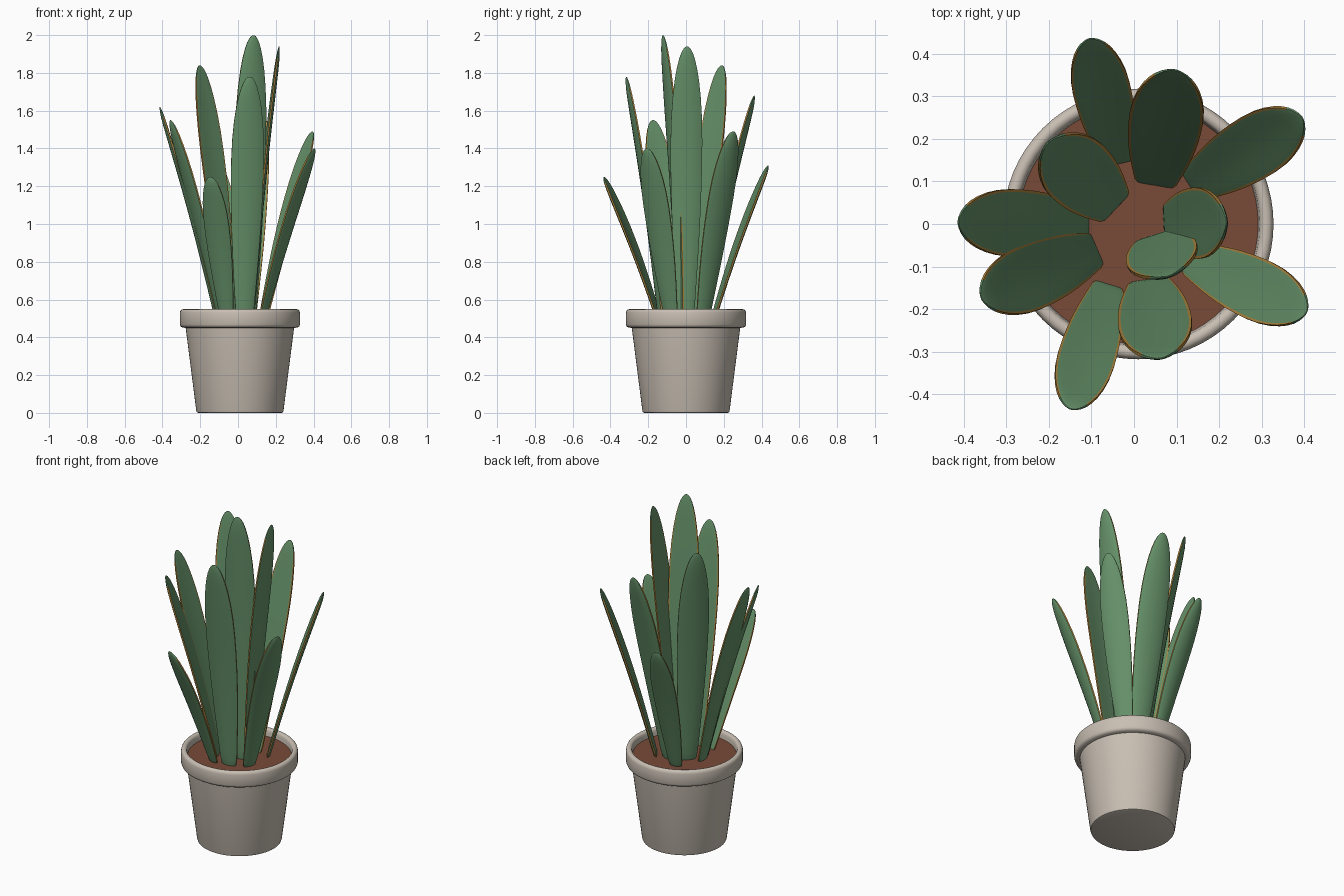
import bpy, bmesh, math
from mathutils import Vector

if "Cube" in bpy.data.objects:
    bpy.data.objects.remove(bpy.data.objects["Cube"])


def material(name, rgb):
    m = bpy.data.materials.new(name)
    m.diffuse_color = (*rgb, 1)
    m.use_nodes = True
    m.node_tree.nodes["Principled BSDF"].inputs["Base Color"].default_value = m.diffuse_color
    return m


CLAY = material("pale clay", (0.58, 0.52, 0.45))
SOIL = material("brown soil", (0.19, 0.07, 0.04))
GREEN = material("leaf green", (0.135, 0.29, 0.145))
GOLD = material("leaf edge gold", (0.46, 0.25, 0.05))

CX = 0.01        # pot axis
SOIL_Z = 0.505


def finish(name, bm, mats, angle=40):
    bmesh.ops.recalc_face_normals(bm, faces=bm.faces)
    me = bpy.data.meshes.new(name)
    bm.to_mesh(me)
    bm.free()
    ob = bpy.data.objects.new(name, me)
    bpy.context.collection.objects.link(ob)
    for m in mats:
        me.materials.append(m)
    bpy.ops.object.select_all(action='DESELECT')
    ob.select_set(True)
    bpy.context.view_layer.objects.active = ob
    bpy.ops.object.shade_smooth_by_angle(angle=math.radians(angle))
    return ob


def lathe(name, profile, mat, n=64):
    """Turn an (r, z) profile about the pot axis; r = 0 closes the end."""
    bm = bmesh.new()
    rings = []
    for r, z in profile:
        if r == 0:
            rings.append([bm.verts.new((CX, 0, z))] * n)
        else:
            rings.append([bm.verts.new((CX + r * math.cos(2 * math.pi * i / n),
                                        r * math.sin(2 * math.pi * i / n), z)) for i in range(n)])
    for a, b in zip(rings, rings[1:]):
        for i in range(n):
            j = (i + 1) % n
            bm.faces.new(list(dict.fromkeys((a[i], a[j], b[j], b[i]))))
    return finish(name, bm, [mat])


# pot with a thick rounded rim
lathe("pot", [(0, 0), (0.22, 0), (0.228, 0.003), (0.231, 0.012), (0.287, 0.45),
              (0.305, 0.452), (0.314, 0.458), (0.318, 0.468), (0.318, 0.53),
              (0.315, 0.541), (0.309, 0.547), (0.30, 0.549), (0.291, 0.546),
              (0.286, 0.538), (0.284, 0.525), (0.278, 0.47), (0, 0.47)], CLAY)

# soil disc
lathe("soil", [(0, SOIL_Z), (0.282, SOIL_Z), (0.28, 0.475), (0, 0.475)], SOIL)

# half cross-section stations across the blade
US = [-1, -0.92, -0.65, -0.33, 0, 0.33, 0.65, 0.92, 1]


def leaf(name, base, tip, half_width):
    """Slim upright blade, narrow at the foot and round at the tip, with gold edges."""
    base, tip = Vector(base), Vector(tip)
    axis = tip - base
    out = Vector((axis.x, axis.y, 0)).normalized()
    side = Vector((-out.y, out.x, 0))
    normal = side.cross(axis.normalized())
    if normal.dot(out) < 0:
        normal = -normal
    ts = [0, 0.012, 0.04] + [0.65 * k / 8 for k in range(1, 9)]
    ts += [0.65 + 0.35 * math.sin(math.radians(a)) for a in (15, 28, 40, 50, 60, 68, 75, 81, 86)]
    bm = bmesh.new()
    rings = []
    for t in ts:
        if t <= 0.65:
            w = half_width * (0.52 + 0.48 * math.sin(math.pi / 2 * t / 0.65))
        else:
            w = half_width * math.sqrt(1 - ((t - 0.65) / 0.35) ** 2)
        w *= {0: 0.7, 0.012: 0.9}.get(t, 1)
        thick = 0.010 * min(1, (w / half_width) * 1.8)
        cup = 0.010 * w / half_width
        mid = base + axis * t - normal * 0.012 * math.sin(math.pi * t)

        def point(u, sgn):
            h = thick * math.sqrt(1 - 0.86 * u * u)
            return bm.verts.new(mid + side * (w * u) + normal * (sgn * h - cup * (u * u - 0.4)))

        rings.append([point(u, 1) for u in US] + [point(u, -1) for u in reversed(US)])
    n, m = len(rings[0]), len(US)
    # gold on both rims and on the narrow border of the inner face
    gold = {m - 1, 2 * m - 1, m, 2 * m - 2}
    for k, (a, b) in enumerate(zip(rings, rings[1:])):
        for i in range(n):
            j = (i + 1) % n
            f = bm.faces.new((a[i], a[j], b[j], b[i]))
            f.material_index = 1 if i in gold and ts[k] < 0.95 else 0
    bm.faces.new(rings[0])
    bm.faces.new(rings[-1])
    return finish(name, bm, [GREEN, GOLD], 50)


# leaf foot (x, y), tip (x, y, z), half width
LEAVES = [
    ((-0.035, 0.145), (-0.105, 0.435, 1.31), 0.068),
    ((0.050, 0.095), (0.095, 0.362, 1.68), 0.087),
    ((0.135, 0.090), (0.395, 0.250, 1.49), 0.076),
    ((-0.045, 0.040), (-0.203, 0.190, 1.84), 0.086),
    ((-0.110, 0.000), (-0.413, 0.005, 1.62), 0.079),
    ((-0.090, -0.060), (-0.358, -0.175, 1.55), 0.078),
    ((-0.060, -0.145), (-0.148, -0.435, 1.25), 0.068),
    ((0.035, -0.135), (0.062, -0.316, 1.78), 0.087),
    ((0.130, -0.080), (0.405, -0.208, 1.40), 0.073),
    ((0.075, -0.002), (0.217, 0.006, 1.94), 0.084),
    ((0.052, -0.030), (0.082, -0.122, 2.00), 0.086),
]
for k, (foot, tip, hw) in enumerate(LEAVES, 1):
    leaf(f"leaf_{k}", (*foot, SOIL_Z - 0.01), tip, hw)
